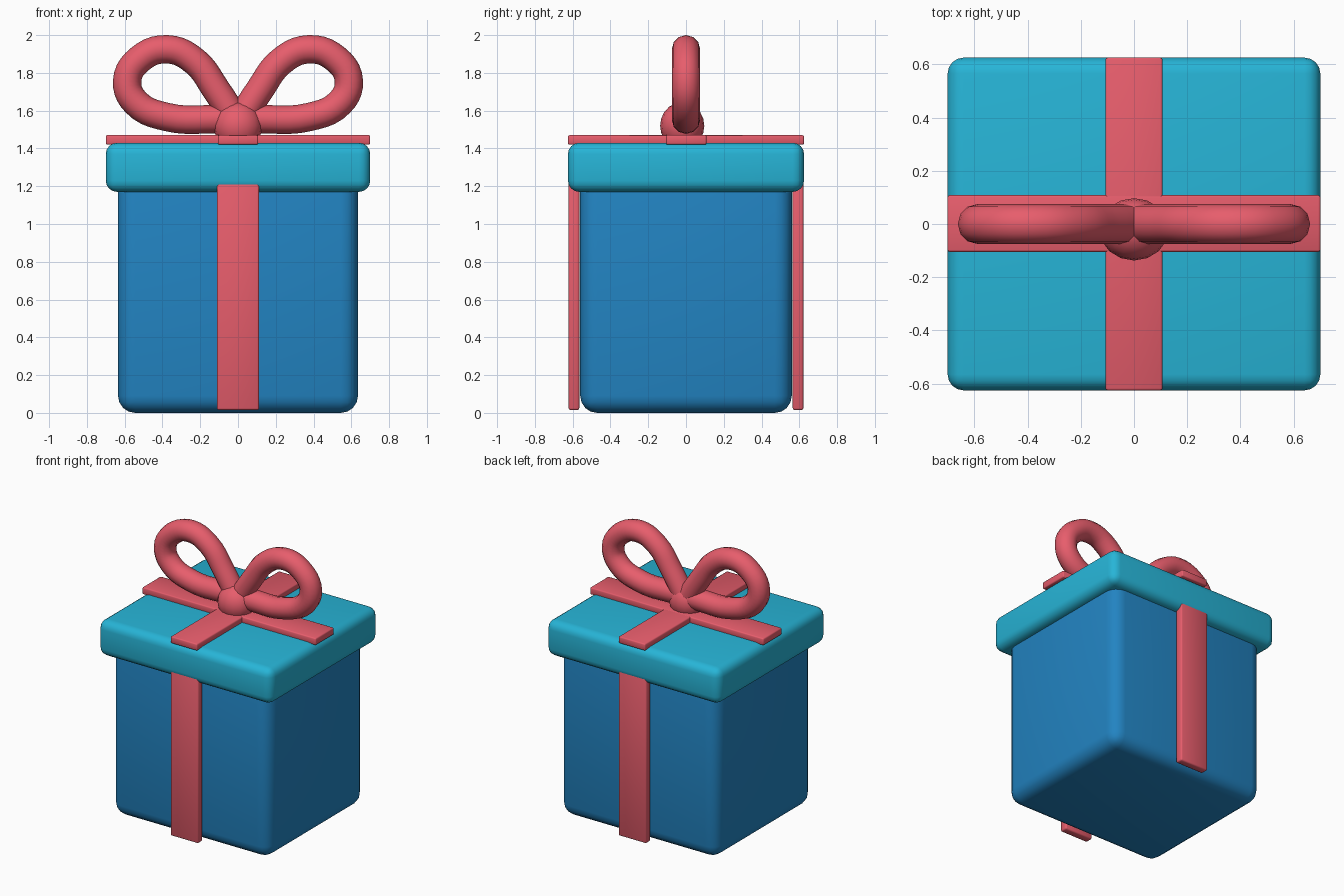
import bpy, bmesh
from mathutils import Matrix

if "Cube" in bpy.data.objects:
    bpy.data.objects.remove(bpy.data.objects["Cube"])


def material(name, rgb):
    m = bpy.data.materials.new(name)
    m.diffuse_color = (*rgb, 1)
    m.use_nodes = True
    m.node_tree.nodes["Principled BSDF"].inputs["Base Color"].default_value = m.diffuse_color
    return m


BLUE = material("box_blue", (0.016, 0.23, 0.54))
TEAL = material("lid_teal", (0.02, 0.46, 0.68))
RED = material("ribbon_red", (0.80, 0.11, 0.15))


def mesh_object(name, bm, mat):
    for f in bm.faces:
        f.smooth = True
    me = bpy.data.meshes.new(name)
    bm.to_mesh(me)
    bm.free()
    me.materials.append(mat)
    ob = bpy.data.objects.new(name, me)
    bpy.context.collection.objects.link(ob)
    return ob


def block(name, lo, hi, bevel, segments, mat):
    """Rounded block between two corners."""
    bm = bmesh.new()
    size = [b - a for a, b in zip(lo, hi)]
    mid = [(a + b) / 2 for a, b in zip(lo, hi)]
    bmesh.ops.create_cube(bm, size=1, matrix=Matrix.Translation(mid) @ Matrix.Diagonal((*size, 1)))
    ob = mesh_object(name, bm, mat)
    mod = ob.modifiers.new("round", 'BEVEL')
    mod.width = bevel
    mod.segments = segments
    return ob


# Box and lid
block("box", (-0.635, -0.56, 0), (0.635, 0.56, 1.27), 0.09, 4, BLUE)
block("lid", (-0.70, -0.625, 1.17), (0.70, 0.625, 1.43), 0.06, 4, TEAL)

# Ribbon cross on the lid
block("ribbon_across", (-0.70, -0.105, 1.42), (0.70, 0.108, 1.471), 0.008, 2, RED)
block("ribbon_along", (-0.107, -0.625, 1.42), (0.107, 0.625, 1.47), 0.008, 2, RED)

# Upright ribbon strips, front and back
for name, y in (("ribbon_front", -0.593), ("ribbon_back", 0.593)):
    block(name, (-0.112, y - 0.028, 0.015), (0.112, y + 0.028, 1.22), 0.01, 2, RED)

# Knot
bm = bmesh.new()
bmesh.ops.create_uvsphere(
    bm, u_segments=16, v_segments=10, radius=1,
    matrix=Matrix.Translation((0, -0.02, 1.52)) @ Matrix.Diagonal((0.13, 0.117, 0.125, 1)))
mesh_object("knot", bm, RED)

# Bow loops: round tubes along a teardrop path
PATH = [(0, 1.53), (0.115, 1.71), (0.23, 1.862), (0.375, 1.925), (0.52, 1.873),
        (0.587, 1.757), (0.54, 1.642), (0.375, 1.566), (0.12, 1.555), (0, 1.56)]
for name, side in (("bow_right", 1), ("bow_left", -1)):
    cu = bpy.data.curves.new(name, 'CURVE')
    cu.dimensions = '3D'
    cu.bevel_depth = 0.075
    cu.bevel_resolution = 4
    cu.resolution_u = 5
    cu.use_fill_caps = True
    sp = cu.splines.new('BEZIER')
    sp.bezier_points.add(len(PATH) - 1)
    for p, (x, z) in zip(sp.bezier_points, PATH):
        p.co = (side * x, 0, z)
        p.handle_left_type = p.handle_right_type = 'AUTO'
    cu.materials.append(RED)
    bpy.context.collection.objects.link(bpy.data.objects.new(name, cu))
